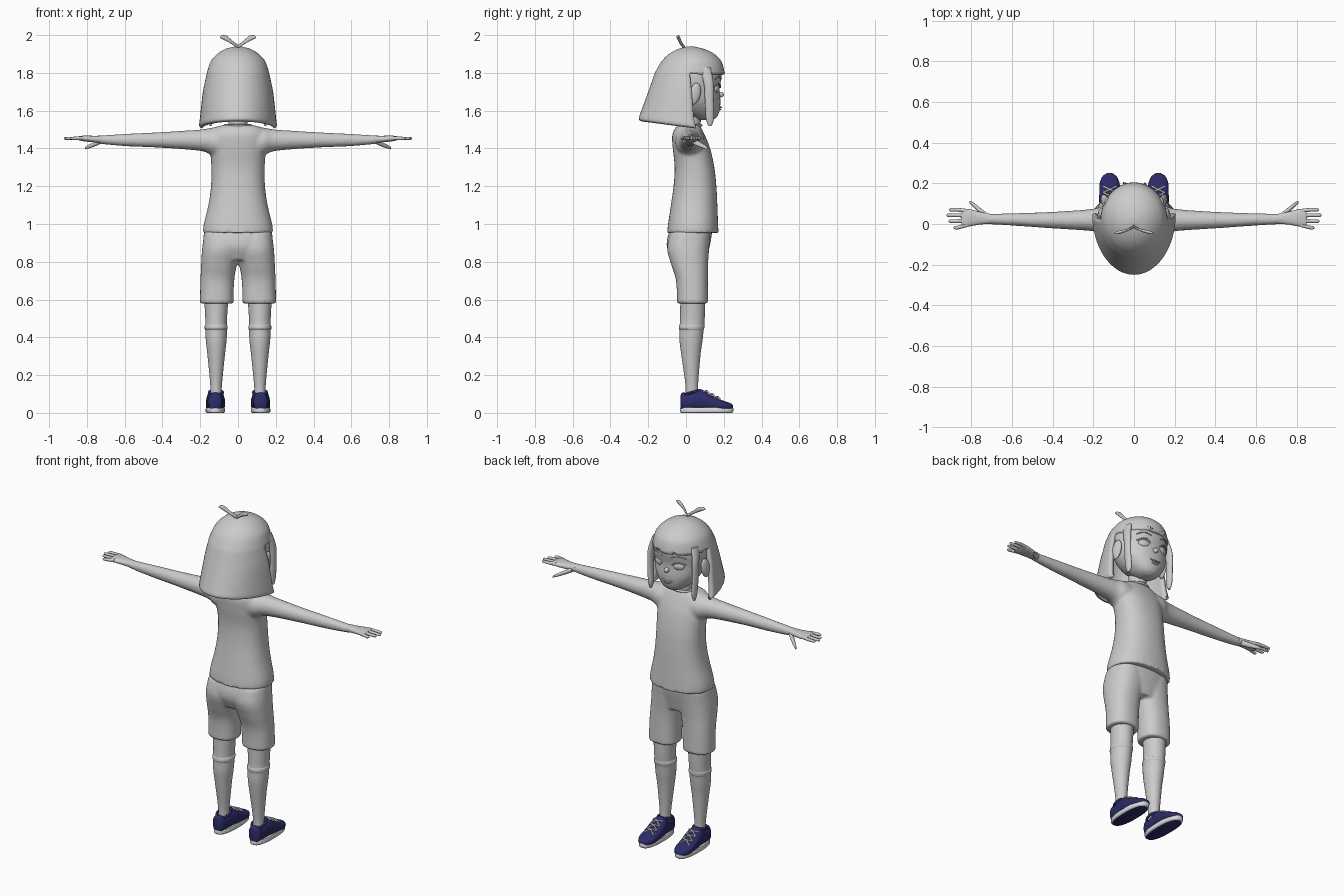
import bpy, bmesh
from math import sin, cos, pi, exp
from mathutils import Vector

if "Cube" in bpy.data.objects:
    bpy.data.objects.remove(bpy.data.objects["Cube"])


def material(name, rgb):
    m = bpy.data.materials.new(name)
    m.use_nodes = True
    m.diffuse_color = (*rgb, 1)
    m.node_tree.nodes["Principled BSDF"].inputs["Base Color"].default_value = (*rgb, 1)
    return m


grey = material("body grey", (0.6, 0.6, 0.6))
pale = material("pale trim", (0.72, 0.72, 0.72))
navy = material("navy canvas", (0.025, 0.025, 0.14))
SIDES = (("left", 1), ("right", -1))


def smooth_rings(rings, steps=5):
    """Catmull-Rom interpolation between the given sections."""
    out = []
    for i in range(len(rings) - 1):
        p0, p1 = rings[max(i - 1, 0)], rings[i]
        p2, p3 = rings[i + 1], rings[min(i + 2, len(rings) - 1)]
        for k in range(steps):
            t = k / steps
            out.append([0.5 * (2 * b + (c - a) * t + (2 * a - 5 * b + 4 * c - d) * t * t
                               + (3 * b - a - 3 * c + d) * t ** 3)
                        for a, b, c, d in zip(p0, p1, p2, p3)])
    return out + [list(rings[-1])]


def loft(bm, axis, rings, s=1, n=32, p=2.0, half=False, caps=(True, True)):
    """Sections are (position, low, high, low, high); s mirrors in x."""
    rows = []
    count = n // 2 + 1 if half else n
    for t, a0, a1, b0, b1 in smooth_rings(rings):
        row = []
        for i in range(count):
            ang = pi + 2 * pi * i / n
            c, d = cos(ang), sin(ang)
            u = (a0 + a1) / 2 + (a1 - a0) / 2 * abs(c) ** (2 / p) * (1 if c > 0 else -1)
            v = (b0 + b1) / 2 + (b1 - b0) / 2 * abs(d) ** (2 / p) * (1 if d > 0 else -1)
            x, y, z = {"x": (t, u, v), "y": (u, t, v), "z": (u, v, t)}[axis]
            row.append(bm.verts.new((x * s, y, z)))
        rows.append(row)
    for r, q in zip(rows, rows[1:]):
        for i in range(count - 1 if half else count):
            j = (i + 1) % count
            bm.faces.new((r[i], r[j], q[j], q[i]))
    for flag, row in zip(caps, (rows[0], rows[-1])):
        if flag:
            bm.faces.new(row)


def shade(ob, angle=0.8):
    bpy.ops.object.select_all(action="DESELECT")
    ob.select_set(True)
    bpy.context.view_layer.objects.active = ob
    bpy.ops.object.shade_smooth_by_angle(angle=angle)


def finish(name, bm, mat, voxel=0, rounds=4):
    bmesh.ops.recalc_face_normals(bm, faces=bm.faces)
    me = bpy.data.meshes.new(name)
    bm.to_mesh(me)
    bm.free()
    ob = bpy.data.objects.new(name, me)
    bpy.context.collection.objects.link(ob)
    me.materials.append(mat)
    shade(ob)
    if voxel:
        r = ob.modifiers.new("blend", "REMESH")
        r.mode, r.voxel_size, r.use_smooth_shade = "VOXEL", voxel, True
        sm = ob.modifiers.new("soften", "SMOOTH")
        sm.factor, sm.iterations = 0.5, rounds
    return ob


def part(name, mat, axis, rings, **kw):
    bm = bmesh.new()
    loft(bm, axis, rings, **kw)
    return finish(name, bm, mat)


def ball(name, loc, size, rot=(0, 0, 0)):
    bpy.ops.mesh.primitive_uv_sphere_add(segments=24, ring_count=14, location=loc, rotation=rot)
    ob = bpy.context.object
    ob.name, ob.scale = name, size
    ob.data.materials.append(grey)
    shade(ob, 3)


def tube(name, lines, r, mat):
    cu = bpy.data.curves.new(name, "CURVE")
    cu.dimensions, cu.bevel_depth, cu.bevel_resolution, cu.use_fill_caps = "3D", r, 2, True
    for pts in lines:
        sp = cu.splines.new("BEZIER")
        sp.bezier_points.add(len(pts) - 1)
        for bp, co in zip(sp.bezier_points, pts):
            bp.co = co
            bp.handle_left_type = bp.handle_right_type = "AUTO"
    ob = bpy.data.objects.new(name, cu)
    bpy.context.collection.objects.link(ob)
    cu.materials.append(mat)
    bpy.ops.object.select_all(action="DESELECT")
    ob.select_set(True)
    bpy.context.view_layer.objects.active = ob
    bpy.ops.object.convert(target="MESH")


# Shirt blended with the arms
bm = bmesh.new()
loft(bm, "z", [(.953, -.186, .186, -.1, .172), (1, -.181, .181, -.095, .17),
               (1.1, -.157, .157, -.08, .166), (1.2, -.143, .143, -.066, .161),
               (1.3, -.141, .141, -.06, .15), (1.4, -.148, .148, -.07, .128),
               (1.47, -.15, .15, -.073, .1), (1.51, -.125, .125, -.055, .08),
               (1.525, -.07, .07, -.03, .07)], p=2.3, n=48)
for _, s in SIDES:
    loft(bm, "x", [(.08, -.055, .1, 1.34, 1.515), (.14, -.055, .095, 1.365, 1.51),
                   (.2, -.036, .075, 1.387, 1.5), (.4, -.022, .06, 1.403, 1.487),
                   (.6, -.008, .053, 1.412, 1.477), (.74, 0, .05, 1.425, 1.468)], s=s)
finish("shirt_and_arms", bm, grey, .009, 5)

# Shorts
bm = bmesh.new()
loft(bm, "z", [(.81, -.11, .11, -.075, .11), (.87, -.17, .17, -.1, .123),
               (.92, -.183, .183, -.1, .133), (.97, -.178, .178, -.085, .14)], p=2.3, n=48)
for _, s in SIDES:
    loft(bm, "z", [(.578, .024, .202, -.047, .117), (.7, .02, .199, -.053, .116),
                   (.79, .004, .195, -.08, .117), (.87, -.02, .19, -.1, .123),
                   (.95, -.02, .18, -.085, .13)], s=s, p=2.3)
finish("shorts", bm, grey, .009, 4)

# Head, neck and collar
part("head", grey, "z", [(1.55, -.03, .03, .06, .14), (1.565, -.062, .062, .035, .162),
     (1.6, -.1, .1, -.02, .177), (1.65, -.133, .133, -.06, .182), (1.72, -.15, .15, -.09, .178),
     (1.8, -.152, .152, -.11, .188), (1.87, -.12, .12, -.08, .15), (1.92, -.04, .04, -.02, .07)],
     p=2.15, n=48)
part("neck", grey, "z", [(1.46, -.06, .06, -.03, .08), (1.52, -.05, .05, -.02, .077),
     (1.62, -.05, .05, -.02, .085)])
ring = [(.068 * cos(a * pi / 6), .022 + .058 * sin(a * pi / 6), 1.522) for a in range(13)]
tube("collar", [ring], .007, grey)
ball("nose", (0, .182, 1.685), (.014, .019, .015))
tube("mouth", [[(-.033, .18, 1.622), (0, .187, 1.617), (.033, .18, 1.622)]], .004, grey)
ball("lower_lip", (0, .178, 1.607), (.022, .009, .006))

# Hair: full cap on top, open-fronted bob below
bm = bmesh.new()
loft(bm, "z", [(1.8, -.165, .165, -.165, .205), (1.86, -.145, .145, -.13, .188),
               (1.9, -.11, .11, -.09, .15), (1.925, -.07, .07, -.045, .1),
               (1.938, -.025, .025, 0, .05), (1.94, -.004, .004, .02, .03)],
     n=64, caps=(False, True))
for v in bm.verts:
    if v.co.z < 1.801 and v.co.y > .06:
        v.co.z += .03 * exp(-((abs(v.co.x) - .05) / .012) ** 2) - .008
loft(bm, "z", [(1.545, -.188, .188, -.232, .33), (1.556, -.205, .205, -.25, .35),
               (1.6, -.2, .2, -.237, .317), (1.7, -.186, .186, -.2, .26),
               (1.8, -.165, .165, -.165, .205)], n=64, half=True, caps=(False, False))
for v in bm.verts:
    w = min(max((1.7 - v.co.z) / .15, 0), 1)
    v.co.z -= .13 * (v.co.y + .25) * w
bmesh.ops.remove_doubles(bm, verts=bm.verts, dist=.0005)
hair = finish("hair", bm, grey)
thick = hair.modifiers.new("thickness", "SOLIDIFY")
thick.thickness, thick.offset = .022, -1

for side, s in SIDES:
    # Hair locks and sprouting tuft
    part(side + "_hair_lock", grey, "z", [(1.83, .115, .145, .06, .13), (1.75, .132, .163, .093, .145),
         (1.65, .135, .163, .1, .147), (1.56, .13, .158, .105, .148),
         (1.52, .14, .15, .118, .136)], s=s, n=20)
    part(side + "_hair_sprout", grey, "x", [(-.004, -.016, -.004, 1.925, 1.945),
         (.03, -.035, -.022, 1.95, 1.971), (.06, -.045, -.03, 1.967, 1.996),
         (.085, -.05, -.036, 1.98, 1.999), (.096, -.048, -.043, 1.985, 1.991)], s=s, n=16)
    # Ears, eyes and brows
    ball(side + "_ear", (s * .163, .048, 1.69), (.016, .03, .058), (-.2, 0, s * .2))
    ball(side + "_eye", (s * .067, .163, 1.716), (.031, .012, .021), (0, 0, -s * .35))
    tube(side + "_eyelashes", [[(s * .032, .181, 1.722), (s * .065, .177, 1.741),
                                (s * .106, .148, 1.728)]], .004, grey)
    tube(side + "_eyebrow", [[(s * .03, .186, 1.768), (s * .07, .176, 1.779),
                              (s * .108, .151, 1.766)]], .004, grey)

    # Hand with four fingers and a thumb
    bm = bmesh.new()
    loft(bm, "x", [(.71, .001, .05, 1.428, 1.468), (.76, -.003, .06, 1.432, 1.467),
                   (.81, -.012, .073, 1.437, 1.468), (.84, -.014, .074, 1.443, 1.465),
                   (.85, -.008, .068, 1.448, 1.461)], s=s, n=24, p=2.4)
    for y, drift, tip in ((.064, .006, .91), (.041, .002, .922), (.017, -.003, .912), (-.005, -.013, .888)):
        m = y + drift
        loft(bm, "x", [(.82, y - .01, y + .01, 1.444, 1.465), (.87, m - .009, m + .009, 1.445, 1.462),
                       (tip - .008, m - .008, m + .008, 1.446, 1.46),
                       (tip, m - .003, m + .003, 1.45, 1.456)], s=s, n=12)
    loft(bm, "x", [(.725, .02, .055, 1.425, 1.455), (.76, .052, .082, 1.41, 1.436),
                   (.79, .082, .105, 1.4, 1.42), (.81, .103, .115, 1.395, 1.407)], s=s, n=14)
    finish(side + "_hand", bm, grey)

    # Leg with a sock cuff below the knee
    part(side + "_leg", grey, "z", [(.08, .087, .145, -.003, .066), (.15, .085, .147, -.003, .064),
         (.3, .07, .161, -.024, .076), (.38, .061, .17, -.034, .087), (.435, .058, .173, -.034, .093),
         (.445, .055, .176, -.037, .096), (.46, .055, .176, -.036, .098),
         (.47, .059, .173, -.033, .097), (.52, .057, .174, -.031, .1),
         (.62, .05, .18, -.03, .102)], s=s)

    # Shoe: sole, upper, ankle collar and crossed laces
    sole = part(side + "_shoe_sole", pale, "z", [(0, .076, .164, -.026, .243), (.006, .069, .171, -.032, .25),
                (.02, .069, .171, -.032, .252), (.028, .072, .168, -.029, .249)], s=s, p=2.5, n=40)
    sole.data.materials.append(navy)
    for f in sole.data.polygons:
        if f.normal.z < -.9:
            f.material_index = 1
    part(side + "_shoe_upper", navy, "y", [(-.03, .105, .135, .02, .085), (-.02, .086, .154, .012, .108),
         (.02, .08, .16, .012, .104), (.07, .075, .163, .012, .125), (.1, .07, .168, .012, .115),
         (.15, .068, .17, .012, .085), (.2, .071, .169, .012, .064),
         (.235, .086, .154, .015, .052), (.249, .108, .132, .02, .04)], s=s, p=2.4)
    rim = [(s * (.117 + .036 * cos(a * pi / 6)), .03 + .043 * sin(a * pi / 6),
            .108 + .012 * sin(a * pi / 6)) for a in range(13)]
    tube(side + "_shoe_collar", [rim], .007, navy)
    laces = []
    for k in range(3):
        y = .095 + .03 * k
        for d in (-1, 1):
            line = []
            for t in (-1, 0, 1):
                yy = y + .015 * (t * d + 1)
                line.append((s * (.119 + .032 * t), yy, .121 - .53 * (yy - .1) - .012 * abs(t)))
            laces.append(line)
    tube(side + "_shoe_laces", laces, .0045, pale)
